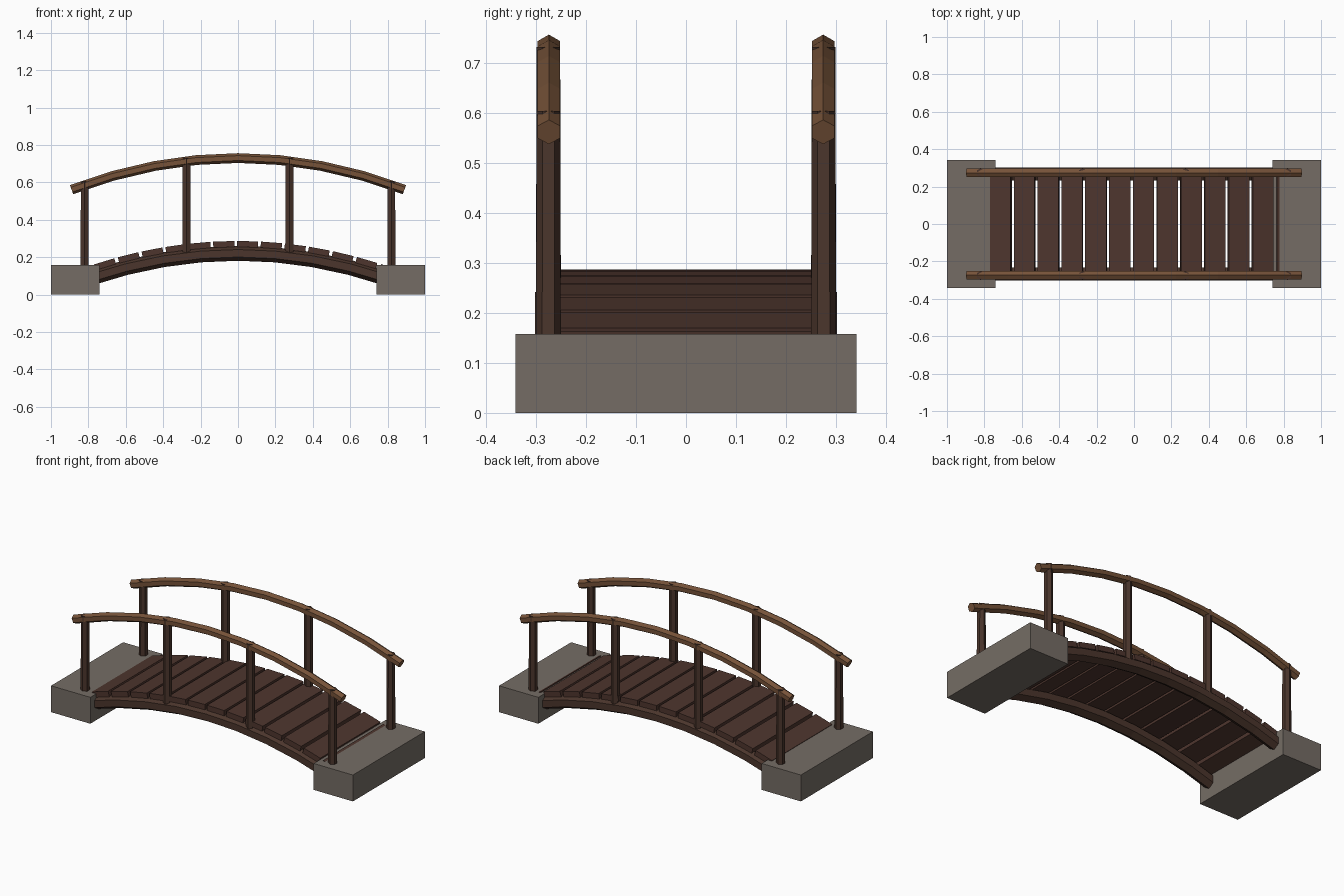
import bpy, bmesh, math
from mathutils import Vector, Matrix

cube = bpy.data.objects.get("Cube")
if cube:
    bpy.data.objects.remove(cube, do_unlink=True)


def material(name, color):
    m = bpy.data.materials.new(name)
    m.use_nodes = True
    m.diffuse_color = (*color, 1)
    m.node_tree.nodes["Principled BSDF"].inputs["Base Color"].default_value = (*color, 1)
    return m


STONE = material("grey stone", (0.178, 0.152, 0.130))
DECK = material("dark plank wood", (0.076, 0.036, 0.027))
FRAME = material("dark frame wood", (0.070, 0.036, 0.025))
RAIL = material("light rail wood", (0.180, 0.085, 0.040))

BEND = 0.213                      # how fast the bridge drops away from its middle


def arch(x, crown):
    return crown - BEND * x * x


def finish(name, bm, mat):
    bmesh.ops.recalc_face_normals(bm, faces=bm.faces)
    mesh = bpy.data.meshes.new(name)
    bm.to_mesh(mesh)
    bm.free()
    mesh.materials.append(mat)
    obj = bpy.data.objects.new(name, mesh)
    bpy.context.collection.objects.link(obj)
    return obj


def box(name, center, size, mat, tilt=0):
    bm = bmesh.new()
    bmesh.ops.create_cube(bm, size=1, matrix=Matrix.Diagonal((*size, 1)))
    obj = finish(name, bm, mat)
    obj.location = center
    obj.rotation_euler.y = tilt
    return obj


def arched_log(name, half_length, y, crown, radius, mat, segments=8):
    """Six-sided log swept along the arch, with an edge on top."""
    bm = bmesh.new()
    rings = []
    for i in range(segments + 1):
        x = half_length * (2 * i / segments - 1)
        up = Vector((2 * BEND * x, 0, 1)).normalized()
        center = Vector((x, y, arch(x, crown)))
        ring = []
        for k in range(6):
            a = k * math.pi / 3
            offset = up * math.cos(a) + Vector((0, math.sin(a), 0))
            ring.append(bm.verts.new(center + offset * radius))
        rings.append(ring)
    for a, b in zip(rings, rings[1:]):
        for k in range(6):
            n = (k + 1) % 6
            bm.faces.new((a[k], a[n], b[n], b[k]))
    bm.faces.new(rings[0])
    bm.faces.new(rings[-1])
    return finish(name, bm, mat)


def post(name, x, y, bottom, top):
    bm = bmesh.new()
    bmesh.ops.create_cone(bm, cap_ends=True, segments=6, radius1=0.025,
                          radius2=0.0235, depth=top - bottom)
    # corners point along y
    bmesh.ops.rotate(bm, verts=bm.verts, cent=(0, 0, 0),
                     matrix=Matrix.Rotation(
                         math.atan2(bm.verts[:][0].co.x, bm.verts[:][0].co.y), 3, "Z"))
    obj = finish(name, bm, FRAME)
    obj.location = (x, y, (top + bottom) / 2)
    return obj


# Stone footings
for side, s in (("left", 1), ("right", -1)):
    box(side + "_footing", (s * 0.87, 0, 0.079), (0.26, 0.682, 0.158), STONE)

# Beams, handrails and posts on both sides
for side, s in (("front", -1), ("back", 1)):
    arched_log(side + "_beam", 0.80, s * 0.267, 0.221, 0.040, FRAME)
    arched_log(side + "_handrail", 0.89, s * 0.274, 0.730, 0.026, RAIL)
    for i, x in enumerate((-0.82, -0.275, 0.275, 0.82)):
        foot = 0.10 if abs(x) > 0.5 else 0.205
        post(f"{side}_post_{i + 1}", x, s * 0.275, foot, arch(x, 0.730) + 0.017)

# Deck planks following the arch, the last one half sunk in the footing
for i in range(13):
    x = -0.711 + 0.127 * i
    box(f"plank_{i + 1}", (x, 0, arch(x, 0.270)), (0.113, 0.57, 0.032), DECK,
        math.atan(2 * BEND * x))
